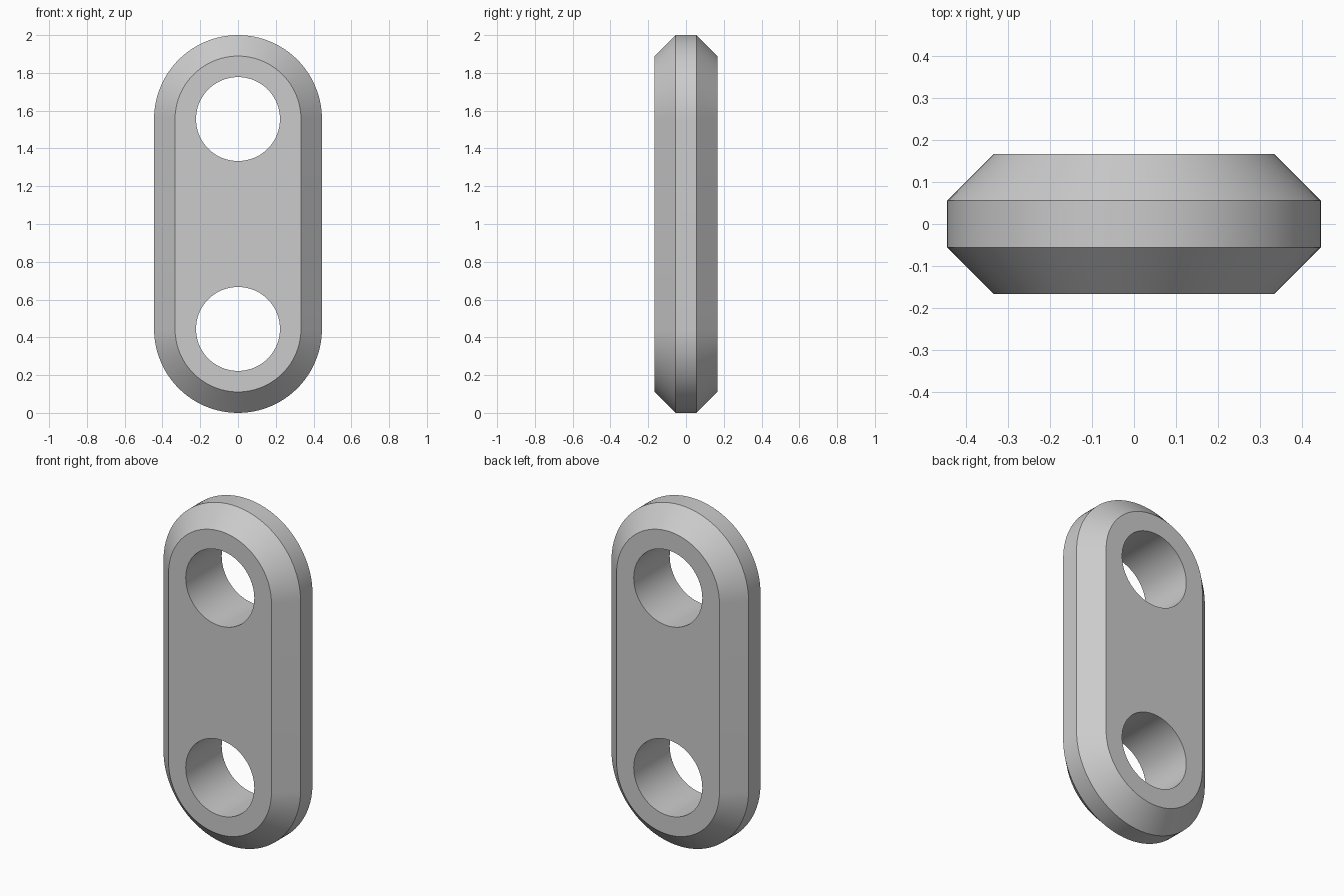
import bpy, bmesh
from math import sin, cos, pi, radians

if "Cube" in bpy.data.objects:
    bpy.data.objects.remove(bpy.data.objects["Cube"], do_unlink=True)

OUTER, INNER, HOLE = 4 / 9, 1 / 3, 2 / 9     # rim, face and hole radii
HALF, BAND = 1 / 6, 1 / 18                   # half depth of plate and of rim band
LOW, HIGH = OUTER, 2 - OUTER                 # heights of the hole centres
STEPS = 48                                   # segments per half circle

grey = bpy.data.materials.new("plain grey")
grey.use_nodes = True
colour = (0.6, 0.6, 0.6, 1)
grey.diffuse_color = colour
grey.node_tree.nodes["Principled BSDF"].inputs["Base Color"].default_value = colour

bm = bmesh.new()


def ring(points, y):
    """Closed loop of edges through (x, z) points at depth y."""
    verts = [bm.verts.new((x, y, z)) for x, z in points]
    return [bm.edges.new((a, b)) for a, b in zip(verts, verts[1:] + verts[:1])]


def stadium(radius):
    arc = [pi * i / STEPS for i in range(STEPS + 1)]
    return ([(radius * cos(a), HIGH + radius * sin(a)) for a in arc] +
            [(-radius * cos(a), LOW - radius * sin(a)) for a in arc])


def circle(z):
    return [(HOLE * cos(pi * i / STEPS), z + HOLE * sin(pi * i / STEPS))
            for i in range(2 * STEPS)]


def bridge(a, b):
    bmesh.ops.bridge_loops(bm, edges=a + b)


# Chamfered rim
profile = [(INNER, -HALF), (OUTER, -BAND), (OUTER, BAND), (INNER, HALF)]
rims = [ring(stadium(r), y) for r, y in profile]
for a, b in zip(rims, rims[1:]):
    bridge(a, b)

# Through holes
holes = [(ring(circle(z), -HALF), ring(circle(z), HALF)) for z in (LOW, HIGH)]
for front, back in holes:
    bridge(front, back)

# Flat front and back faces around the holes
for side, rim in enumerate((rims[0], rims[-1])):
    edges = rim + [e for pair in holes for e in pair[side]]
    bmesh.ops.triangle_fill(bm, edges=edges, use_beauty=True,
                            normal=(0, 1 if side else -1, 0))

bmesh.ops.recalc_face_normals(bm, faces=bm.faces)
mesh = bpy.data.meshes.new("link_plate")
bm.to_mesh(mesh)
bm.free()
mesh.materials.append(grey)

plate = bpy.data.objects.new("link_plate", mesh)
bpy.context.collection.objects.link(plate)
bpy.ops.object.select_all(action="DESELECT")
plate.select_set(True)
bpy.context.view_layer.objects.active = plate
bpy.ops.object.shade_smooth_by_angle(angle=radians(30))
